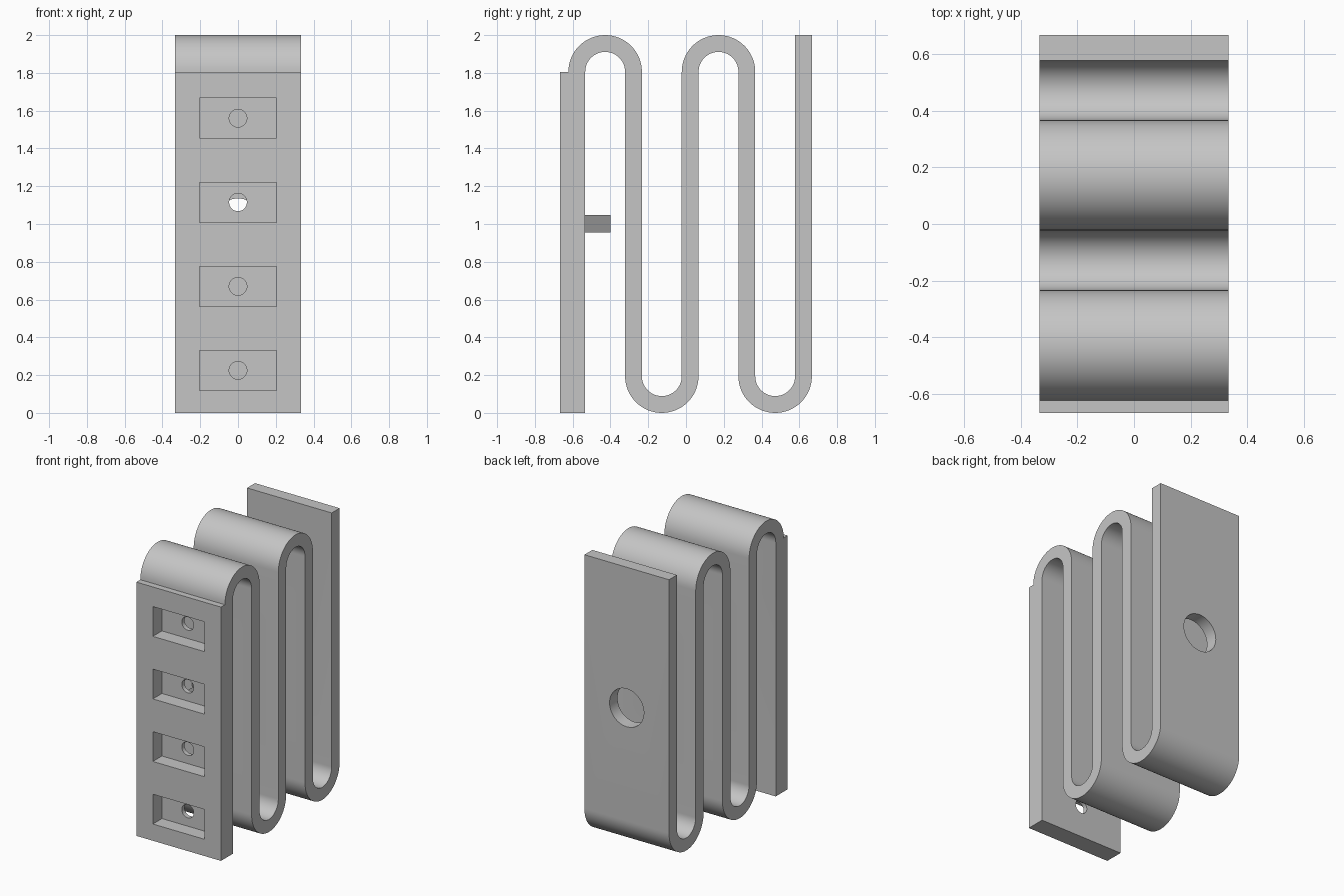
import bpy, bmesh, math

if "Cube" in bpy.data.objects:
    bpy.data.objects.remove(bpy.data.objects["Cube"])

W = 0.333            # half width in x
T = 0.0445           # half thickness of the strip
R = 0.15             # bend radius of the strip centre line
LOW, HIGH = 0.1945, 1.8055
LEGS = [-0.578 + 0.3 * i for i in range(5)]


def material(name, value):
    m = bpy.data.materials.new(name)
    m.diffuse_color = (value, value, value, 1)
    m.use_nodes = True
    m.node_tree.nodes["Principled BSDF"].inputs["Base Color"].default_value = m.diffuse_color
    return m


grey = material("light grey", 0.56)
dark = material("dark grey", 0.28)


def box(name, x0, x1, y0, y1, z0, z1):
    bpy.ops.mesh.primitive_cube_add(size=1, location=((x0 + x1) / 2, (y0 + y1) / 2, (z0 + z1) / 2))
    ob = bpy.context.object
    ob.name = name
    ob.scale = (x1 - x0, y1 - y0, z1 - z0)
    bpy.ops.object.transform_apply(location=False, rotation=False, scale=True)
    return ob


def rod(name, radius, y0, y1, z):
    bpy.ops.mesh.primitive_cylinder_add(vertices=48, radius=radius, depth=y1 - y0,
                                        location=(0, (y0 + y1) / 2, z),
                                        rotation=(math.pi / 2, 0, 0))
    bpy.context.object.name = name
    return bpy.context.object


def cut(target, cutter):
    cutter.hide_render = True
    mod = target.modifiers.new("cut", 'BOOLEAN')
    mod.operation = 'DIFFERENCE'
    mod.solver = 'EXACT'
    mod.object = cutter
    bpy.context.view_layer.objects.active = target
    bpy.ops.object.modifier_apply(modifier=mod.name)
    bpy.data.objects.remove(cutter, do_unlink=True)


# Serpentine side profile: the two offsets of the strip's centre line
def bend(i, radius, n=32):
    """Points (y, z) around the bend joining leg i and leg i + 1."""
    yc = (LEGS[i] + LEGS[i + 1]) / 2
    up = i % 2 == 0
    zc, s = (HIGH, 1) if up else (LOW, -1)
    return [(yc - radius * math.cos(math.pi * k / n),
             zc + s * radius * math.sin(math.pi * k / n)) for k in range(n + 1)]


side_a, side_b = [], []
for i in range(4):
    sign = 1 if i % 2 == 0 else -1
    side_a += bend(i, R + sign * T)
    side_b += bend(i, R - sign * T)
side_a.append((LEGS[4] - T, 2.0))
side_b.append((LEGS[4] + T, 2.0))
back = LEGS[0] + T
# The first leg is thickened into the front plate
profile = side_a + side_b[::-1] + [(back, 0), (-0.667, 0), (-0.667, HIGH)]

bm = bmesh.new()
face = bm.faces.new([bm.verts.new((-W, y, z)) for y, z in profile])
new = bmesh.ops.extrude_face_region(bm, geom=[face])["geom"]
bmesh.ops.translate(bm, verts=[v for v in new if isinstance(v, bmesh.types.BMVert)], vec=(2 * W, 0, 0))
bmesh.ops.recalc_face_normals(bm, faces=bm.faces)
mesh = bpy.data.meshes.new("folded_strip")
bm.to_mesh(mesh)
bm.free()
strip = bpy.data.objects.new("folded_strip", mesh)
bpy.context.collection.objects.link(strip)
mesh.materials.append(grey)

# Four rectangular pockets, each with a small round hole through the plate
for i in range(4):
    z = 0.225 + 0.445 * i
    cut(strip, box("pocket_cutter", -0.203, 0.203, -0.75, -0.565, z - 0.106, z + 0.106))
    cut(strip, rod("hole_cutter", 0.047, -0.62, -0.45, z))

# Large round hole through the other legs
cut(strip, rod("large_hole_cutter", 0.135, -0.40, 0.80, 1.0))

bpy.ops.object.select_all(action='DESELECT')
strip.select_set(True)
bpy.context.view_layer.objects.active = strip
bpy.ops.object.shade_smooth_by_angle(angle=math.radians(30))

# Small stud on the back of the front plate
stud = box("stud", -0.047, 0.047, back, -0.40, 0.955, 1.048)
stud.data.materials.append(dark)
